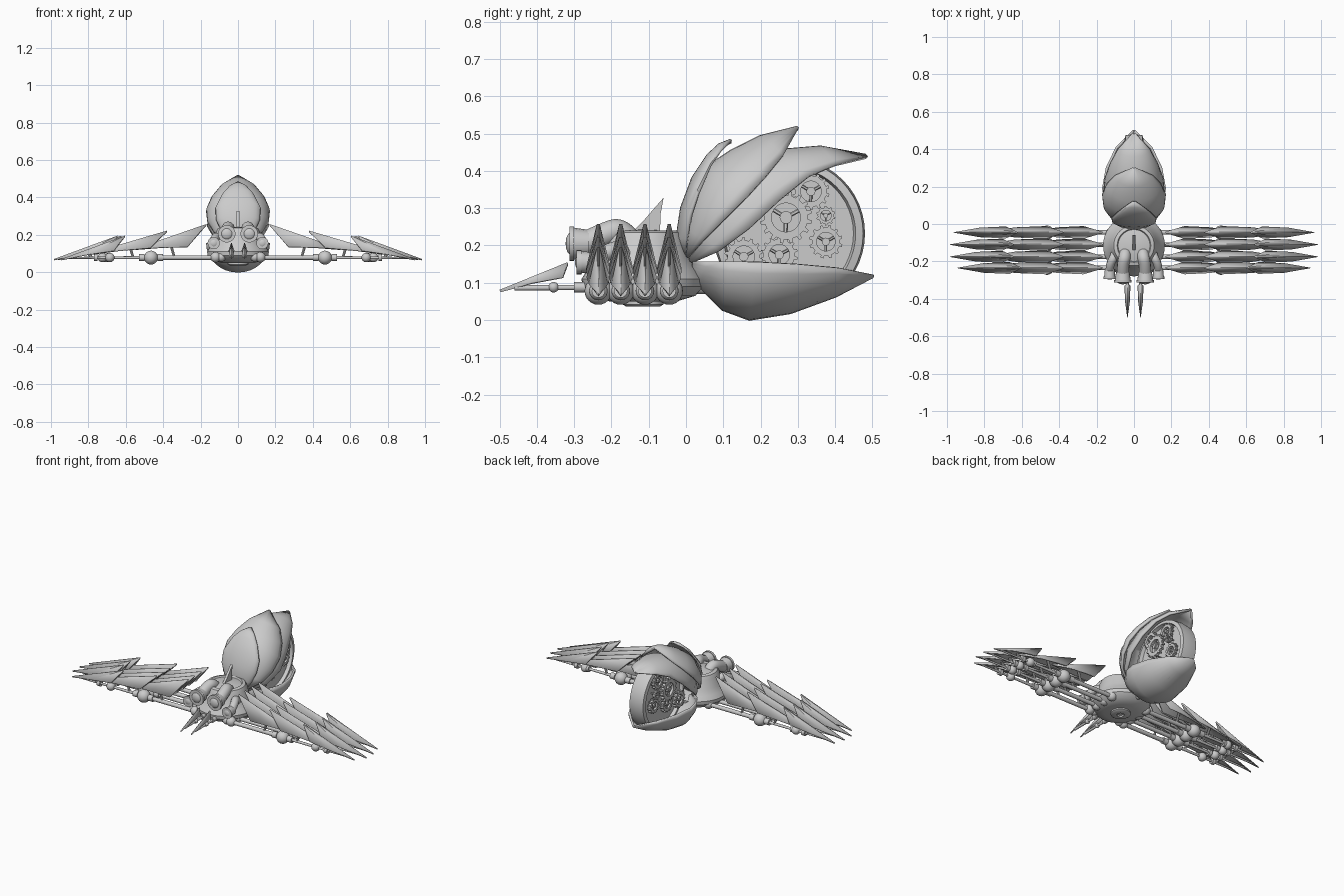
import bpy, math
from math import sin, cos, pi
from mathutils import Vector

if "Cube" in bpy.data.objects:
    bpy.data.objects.remove(bpy.data.objects["Cube"])


def finish(ob, name, angle=35):
    ob.name = name
    bpy.ops.object.select_all(action='DESELECT')
    ob.select_set(True)
    bpy.context.view_layer.objects.active = ob
    bpy.ops.object.shade_smooth_by_angle(angle=math.radians(angle))
    return ob


def mesh(name, verts, faces, thick=0, angle=35, offset=-1):
    me = bpy.data.meshes.new(name)
    me.from_pydata(verts, [], faces)
    me.validate()
    ob = bpy.data.objects.new(name, me)
    bpy.context.collection.objects.link(ob)
    bpy.context.view_layer.objects.active = ob
    ob.select_set(True)
    bpy.ops.object.mode_set(mode='EDIT')
    bpy.ops.mesh.select_all(action='SELECT')
    bpy.ops.mesh.remove_doubles(threshold=0.0005)
    bpy.ops.mesh.normals_make_consistent(inside=False)
    bpy.ops.object.mode_set(mode='OBJECT')
    if thick:
        m = ob.modifiers.new("thickness", 'SOLIDIFY')
        m.thickness, m.offset = thick, offset
    return finish(ob, name, angle)


def ball(name, p, r):
    bpy.ops.mesh.primitive_uv_sphere_add(segments=20, ring_count=12, radius=r, location=p)
    return finish(bpy.context.object, name)


def rod(name, a, b, r, r2=None, n=16):
    a, b = Vector(a), Vector(b)
    bpy.ops.mesh.primitive_cone_add(vertices=n, radius1=r, radius2=r if r2 is None else r2,
                                    depth=(b - a).length, location=(a + b) / 2)
    ob = bpy.context.object
    ob.rotation_euler = (b - a).to_track_quat('Z', 'Y').to_euler()
    return finish(ob, name)


def lathe(name, prof, c, axis='Z', n=40):
    def put(r, h, a):
        v = (r * cos(a), r * sin(a), h) if axis == 'Z' else (h, r * cos(a), r * sin(a))
        return tuple(v[i] + c[i] for i in range(3))
    k = len(prof)
    verts = [put(r, h, 2 * pi * j / n) for j in range(n) for r, h in prof]
    faces = [(j * k + i, j * k + i + 1, (j + 1) % n * k + i + 1, (j + 1) % n * k + i)
             for j in range(n) for i in range(k - 1)]
    return mesh(name, verts, faces)


def tube(name, pts, r):
    cu = bpy.data.curves.new(name, 'CURVE')
    cu.dimensions, cu.bevel_depth, cu.bevel_resolution, cu.use_fill_caps = '3D', r, 4, True
    sp = cu.splines.new('NURBS')
    sp.points.add(len(pts) - 1)
    for p, q in zip(sp.points, pts):
        p.co = (*q, 1)
    sp.use_endpoint_u, sp.order_u = True, 3
    ob = bpy.data.objects.new(name, cu)
    bpy.context.collection.objects.link(ob)


def shell(name, spine, edge, width, thick=0.012, m=8):
    """Curved plate: arcs across x between a centre spine and its side edges (y, z)."""
    verts = []
    for s, e, w in zip(spine, edge, width):
        for j in range(-m, m + 1):
            a = j / m * pi / 2
            verts.append((w * sin(a), e[0] + (s[0] - e[0]) * cos(a), e[1] + (s[1] - e[1]) * cos(a)))
    k = 2 * m + 1
    faces = [(i * k + j, i * k + j + 1, (i + 1) * k + j + 1, (i + 1) * k + j)
             for i in range(len(spine) - 1) for j in range(k - 1)]
    mesh(name, verts, faces, thick, 30, 0)


def gear(name, x, y, z, r, teeth, depth=0.018):
    prof = []
    for i in range(teeth):
        for f, k in ((0, .84), (.3, .84), (.4, 1), (.7, 1), (.8, .84)):
            a = 2 * pi * (i + f) / teeth
            prof.append((cos(a), sin(a), k))
    n, verts = len(prof), []
    for kk, h in ((1, 0), (1, 1), (.55, 1), (.55, 0)):
        for c, s, k in prof:
            q = r * (k if kk == 1 else kk)
            verts.append((x + h * math.copysign(depth, x), y + q * c, z + q * s))
    faces = [(a * n + i, a * n + (i + 1) % n, (a + 1) % 4 * n + (i + 1) % n, (a + 1) % 4 * n + i)
             for a in range(4) for i in range(n)]
    mesh(name, verts, faces)
    d = math.copysign(depth, x)
    rod(name + "_hub", (x, y, z), (x + d, y, z), r * .24)
    for a in (0.5, 0.5 + 2 * pi / 3, 0.5 + 4 * pi / 3):
        rod(name + "_spoke", (x + d / 2, y, z), (x + d / 2, y + r * .6 * cos(a), z + r * .6 * sin(a)),
            r * .08, n=6)


def blade(name, top, low, tip, w, place):
    """Roof-folded blade: points (along, height), half width w, mapped by place()."""
    mid = (low[0] * .5 + tip[0] * .5, low[1] * .5 + tip[1] * .5 + .003)
    v = [(top[0], w * .12, top[1]), (low[0], w, low[1]), (mid[0], w * .8, mid[1]), (tip[0], 0.001, tip[1])]
    v += [(a, -b, c) for a, b, c in v]
    f = [(0, 1, 2), (0, 2, 3), (4, 6, 5), (4, 7, 6), (0, 3, 7, 4)]
    mesh(name, [place(*p) for p in v], f, 0.007, 20)


# abdomen shells
shell("front_shell",
      [(-.01, .17), (-.022, .22), (-.01, .30), (.02, .38), (.06, .44), (.09, .468), (.12, .48)],
      [(.0, .17), (.005, .22), (.015, .28), (.035, .34), (.065, .41), (.09, .45), (.12, .478)],
      [.05, .085, .112, .115, .08, .045, .002])
shell("middle_shell",
      [(.0, .17), (.0, .25), (.02, .34), (.06, .41), (.12, .45), (.20, .49), (.30, .515)],
      [(.01, .17), (.05, .215), (.10, .265), (.16, .325), (.215, .385), (.26, .44), (.30, .512)],
      [.06, .125, .158, .165, .14, .095, .002])
shell("rear_shell",
      [(.01, .16), (.02, .26), (.06, .36), (.14, .42), (.24, .452), (.36, .462), (.48, .44)],
      [(.02, .155), (.09, .185), (.17, .245), (.25, .32), (.33, .385), (.40, .415), (.485, .435)],
      [.06, .125, .16, .15, .12, .08, .002])
shell("lower_bowl",
      [(.022, .13), (.04, .09), (.10, .03), (.17, .004), (.28, .022), (.40, .066), (.50, .118)],
      [(.02, .157), (.06, .157), (.12, .157), (.19, .156), (.30, .15), (.41, .14), (.50, .122)],
      [.06, .11, .15, .165, .145, .092, .002])

# clockwork core: disc with a raised rim, gears on both sides
lathe("core_disc", [(0, -.03), (.172, -.03), (.178, -.05), (.198, -.045), (.203, 0),
                    (.198, .045), (.178, .05), (.172, .03), (0, .03)], (0, .277, .232), 'X', 48)
for s in (1, -1):
    for y, z, r, t, h in ((.268, .275, .07, 16, .06), (.155, .17, .052, 14, .05), (.335, .345, .05, 14, .036),
                          (.375, .28, .026, 10, .055), (.375, .21, .045, 12, .036),
                          (.25, .175, .05, 14, .036), (.2, .35, .05, 14, .036)):
        gear("gear", s * h, y, z, r, t)
        rod("gear_axle", (0, y, z), (s * (h + .022), y, z), r * .15)

# thorax bell, base cap, neck and thorn
C = (0, -.115, 0)
lathe("thorax", [(0, .05), (.09, .05), (.14, .065), (.163, .09), (.165, .11), (.15, .135), (.13, .165),
                 (.118, .215), (.108, .235), (.09, .24), (.085, .232), (.05, .24), (0, .243)], C)
lathe("base_cap", [(0, .045), (.02, .045), (.02, .036), (.045, .036), (.055, .042), (.055, .055), (0, .055)], C)
rod("neck", (0, -.02, .088), (0, .06, .088), .018)
shape = [(-.15, .23), (-.115, .265), (-.085, .30), (-.06, .328), (-.068, .285), (-.07, .23)]
mesh("thorn", [(x, y, z) for x in (-.007, .007) for y, z in shape],
     [tuple(range(6)), tuple(range(11, 5, -1))] + [(i, (i + 1) % 6, 6 + (i + 1) % 6, 6 + i) for i in range(6)])

for s in (1, -1):
    # eyes on curved stalks
    for x, z, r, y0, y1 in ((.06, .205, .043, -.27, -.325), (.13, .155, .03, -.25, -.305)):
        tube("eye_stalk", [(s * x * .75, -.14, z - .01), (s * x * .8, -.17, z + .04),
                           (s * x, -.22, z + .025), (s * x, y0, z)], r * .75)
        rod("eye_barrel", (s * x, y0 + .01, z), (s * x, y1 + .022, z), r * .85, r)
        rod("eye_rim", (s * x, y1 + .025, z), (s * x, y1 + .012, z), r * 1.08, n=24)
        ball("eye_lens", (s * x, y1 + .02, z), r * .75).scale = (1, .55, 1)

    # feelers under the head
    rod("feeler_rod", (s * .035, -.2, .088), (s * .035, -.46, .086), .007)
    ball("feeler_joint", (s * .035, -.355, .088), .014)
    rod("feeler_collar", (s * .035, -.27, .088), (s * .035, -.3, .088), .014)
    blade("feeler_blade", (.318, .155), (.33, .115), (.5, .081), .016,
          lambda a, b, h: (s * .035 + b, -a, h))
    ball("feeler_root", (s * .09, -.235, .08), .024)

    # four legs: rod, joints and three overlapping blades
    for y, tip in ((-.045, .965), (-.11, .985), (-.175, .985), (-.235, .945)):
        k = tip - .98
        put = lambda a, b, h: (s * a, y + b, h)
        rod("leg_rod_inner", put(.08, 0, .078), put(.46, 0, .078), .012)
        rod("leg_rod_outer", put(.46, 0, .078), put(.93 + k, 0, .076), .009, .005)
        ball("leg_knee", put(.465, 0, .078), .037)
        ball("leg_ankle", put(.72 + k, 0, .078), .025)
        ball("leg_hip", put(.12, 0, .08), .028)
        for a, b in ((.40, .43), (.50, .53), (.675, .695), (.75, .77)):
            rod("leg_collar", put(a, 0, .078), put(b, 0, .078), .018)
        for a, h in ((.34, .15), (.56, .14), (.78, .10)):
            rod("blade_strut", put(a, 0, .078), put(a + .02, 0, h), .007, n=8)
        blade("leg_blade_inner", (.17, .257), (.27, .135), (.55, .125), .034, put)
        blade("leg_blade_middle", (.38, .222), (.47, .13), (.80, .098), .034, put)
        blade("leg_blade_outer", (.64 + k, .195), (.70 + k, .115), (tip, .07), .032, put)
